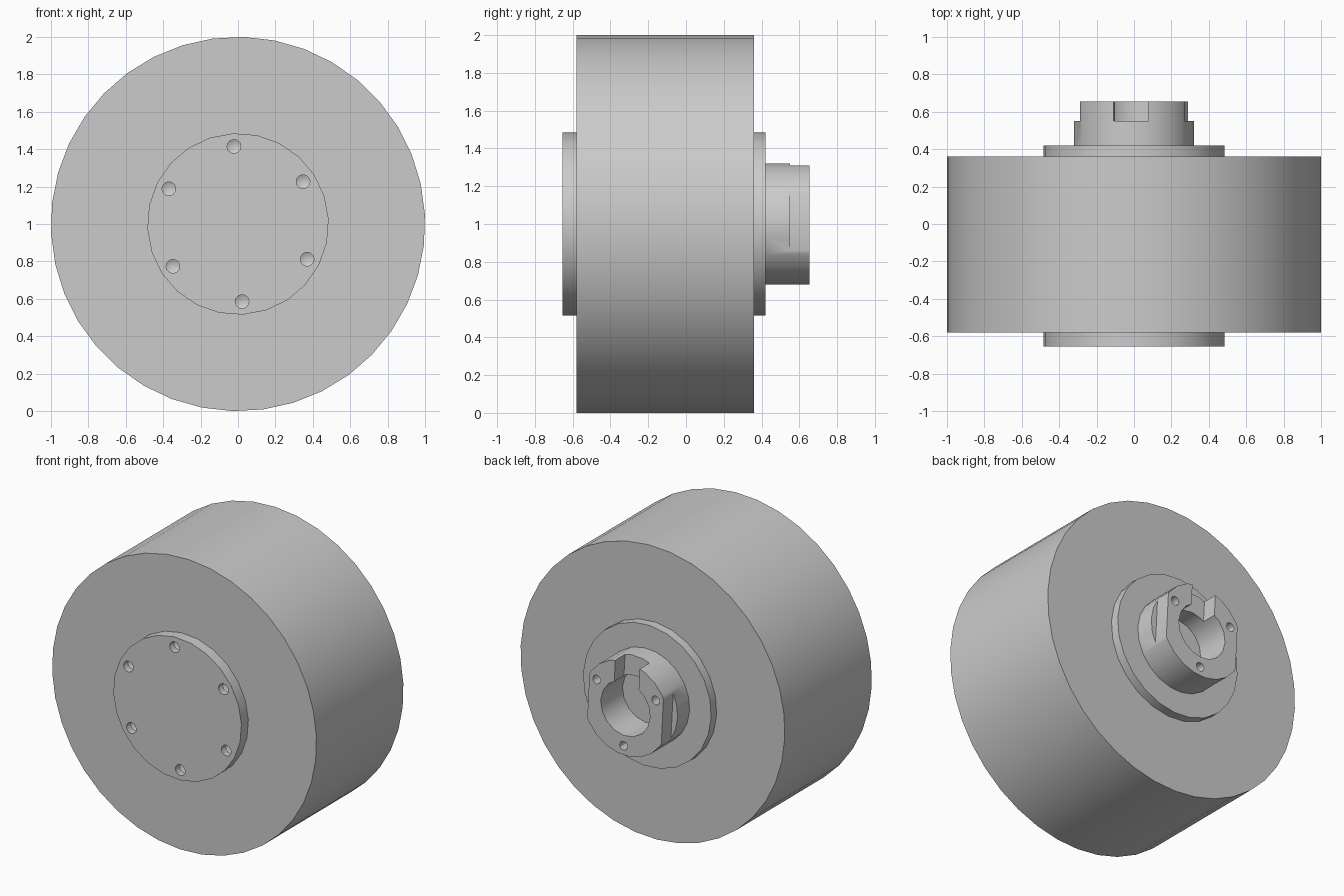
import bpy, bmesh
from math import cos, sin, radians, tau
from mathutils import Matrix, Vector

cube = bpy.data.objects.get("Cube")
if cube:
    bpy.data.objects.remove(cube, do_unlink=True)

TURN = radians(3)          # the whole wheel is rolled slightly about its axle
AXLE = Vector((0, 0, 1))

grey = bpy.data.materials.new("light_grey")
grey.use_nodes = True
colour = (0.6, 0.6, 0.6, 1)
grey.diffuse_color = colour
grey.node_tree.nodes["Principled BSDF"].inputs["Base Color"].default_value = colour


def make_object(name, bm):
    bmesh.ops.recalc_face_normals(bm, faces=bm.faces)
    mesh = bpy.data.meshes.new(name)
    bm.to_mesh(mesh)
    bm.free()
    mesh.materials.append(grey)
    obj = bpy.data.objects.new(name, mesh)
    bpy.context.collection.objects.link(obj)
    return obj


def turned(name, profile, sides, centre=AXLE):
    """Spin (radius, y) points about an axis along y; open ends are capped."""
    bm = bmesh.new()
    rings = []
    for r, y in profile:
        count = sides if r else 1
        rings.append([bm.verts.new((centre.x + r * cos(TURN + tau * i / sides), y,
                                    centre.z + r * sin(TURN + tau * i / sides)))
                      for i in range(count)])
    for a, b in zip(rings, rings[1:]):
        for i in range(sides):
            j = (i + 1) % sides
            if len(b) == 1:
                bm.faces.new((a[i], a[j], b[0]))
            else:
                bm.faces.new((a[i], a[j], b[j], b[i]))
    for ring in (rings[0], rings[-1]):
        if len(ring) > 1:
            bm.faces.new(ring)
    return make_object(name, bm)


def block(name, size, centre):
    """Box placed in the rolled frame of the axle."""
    bm = bmesh.new()
    place = (Matrix.Translation(AXLE) @ Matrix.Rotation(-TURN, 4, "Y")
             @ Matrix.Translation(centre) @ Matrix.Diagonal((*size, 1)))
    bmesh.ops.create_cube(bm, size=1, matrix=place)
    return make_object(name, bm)


def cut(obj, cutters):
    for cutter in cutters:
        mod = obj.modifiers.new("cut", "BOOLEAN")
        mod.operation = "DIFFERENCE"
        mod.solver = "EXACT"
        mod.object = cutter
        bpy.context.view_layer.objects.active = obj
        bpy.ops.object.modifier_apply(modifier=mod.name)
        bpy.data.objects.remove(cutter, do_unlink=True)


def drills(count, start, radius, hole, mouth, bottom, tip):
    """Ring of pointed drill bits, first one at the start angle in degrees."""
    for i in range(count):
        a = TURN + radians(start) + tau * i / count
        spot = AXLE + Vector((cos(a), 0, sin(a))) * radius
        yield turned("drill", [(hole, mouth), (hole, bottom), (0, tip)], 12, spot)


# Main drum and its two flanges
drum = turned("drum", [(1, -0.58), (1, 0.36)], 38)
front_flange = turned("front_flange", [(0.485, -0.655), (0.485, -0.58)], 24)
back_flange = turned("back_flange", [(0.485, 0.36), (0.485, 0.42)], 24)
cut(front_flange, drills(6, 30, 0.415, 0.037, -0.7, -0.61, -0.59))

# Hub with bore, two side flats, a top slot and three screw holes
hub = turned("hub", [(0.322, 0.42), (0.322, 0.655)], 22)
cut(hub, [turned("bore", [(0.187, 0.3), (0.187, 0.8)], 16),
          block("slot", (0.185, 0.2, 0.5), (0, 0.65, 0.3))])
cut(hub, [block("flat", (0.2, 0.2, 0.8), (side * 0.38, 0.65, 0)) for side in (-1, 1)])
cut(hub, drills(3, 30, 0.258, 0.03, 0.7, 0.55, 0.53))

# Smooth round walls, crisp rims
for obj in (drum, front_flange, back_flange, hub):
    bpy.ops.object.select_all(action="DESELECT")
    obj.select_set(True)
    bpy.context.view_layer.objects.active = obj
    bpy.ops.object.shade_smooth_by_angle(angle=radians(30))
